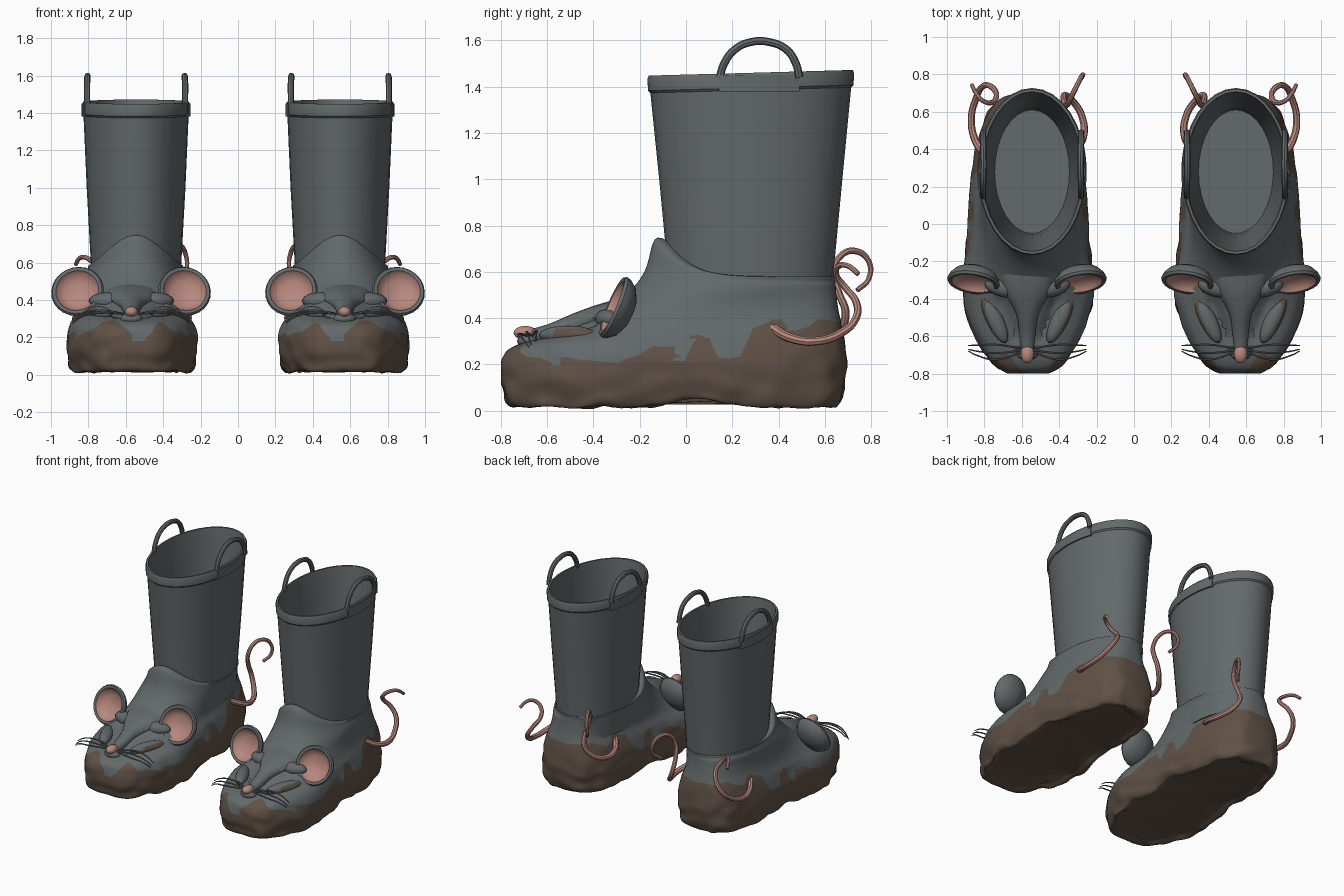
import bpy, bmesh, math
from mathutils import Vector, noise

if "Cube" in bpy.data.objects:
    bpy.data.objects.remove(bpy.data.objects["Cube"])

def material(name, rgb):
    m = bpy.data.materials.new(name)
    m.diffuse_color = (*rgb, 1)
    m.use_nodes = True
    m.node_tree.nodes["Principled BSDF"].inputs["Base Color"].default_value = m.diffuse_color
    return m

GREY = material("grey rubber", (0.125, 0.142, 0.145))
MUD = material("brown mud", (0.115, 0.082, 0.062))
PINK = material("pink skin", (0.47, 0.245, 0.205))
MATS = [GREY, MUD, PINK]
FX = 0.57          # centre line of the right boot's face

def finish(name, mesh, mats=MATS):
    """Link a right boot part and mirror it to the left boot."""
    for m in mats:
        mesh.materials.append(m)
    ob = bpy.data.objects.new(name, mesh)
    bpy.context.collection.objects.link(ob)
    mod = ob.modifiers.new("Mirror", 'MIRROR')
    mod.use_mirror_merge = False
    return ob

def loft(name, rings, rule=lambda c, i: 0, cap1=True, cut=None):
    """Skin closed rings; cut(point) < 0 marks the muddy side of a cut line."""
    bm = bmesh.new()
    vs = [[bm.verts.new(p) for p in r] for r in rings]
    n = len(rings[0])
    for i in range(len(vs) - 1):
        for j in range(n):
            k = (j + 1) % n
            f = bm.faces.new((vs[i][j], vs[i][k], vs[i + 1][k], vs[i + 1][j]))
            f.material_index = rule(f.calc_center_median(), i)
    bm.faces.new(vs[0])
    if cap1:
        bm.faces.new(vs[-1]).material_index = rule(None, len(vs) - 2)
    if cut:
        new = []
        for e in list(bm.edges):
            a, b = cut(e.verts[0].co), cut(e.verts[1].co)
            if a * b < 0:
                new.append(bmesh.utils.edge_split(e, e.verts[0], min(.95, max(.05, a / (a - b))))[1])
        bmesh.ops.connect_verts(bm, verts=new)
        for f in bm.faces:
            f.material_index = 1 if cut(f.calc_center_median()) < 0 else 0
    bmesh.ops.recalc_face_normals(bm, faces=bm.faces)
    me = bpy.data.meshes.new(name)
    bm.to_mesh(me)
    bm.free()
    return finish(name, me)

def tube(name, pts, r0, r1, mat, sides=2):
    """Round tapered tube through a few points."""
    cu = bpy.data.curves.new(name, 'CURVE')
    cu.dimensions = '3D'
    cu.bevel_depth = 1.0
    cu.bevel_resolution = sides
    cu.resolution_u = 6
    cu.use_fill_caps = True
    sp = cu.splines.new('BEZIER')
    sp.bezier_points.add(len(pts) - 1)
    for i, (b, p) in enumerate(zip(sp.bezier_points, pts)):
        b.co = p
        b.handle_left_type = b.handle_right_type = 'AUTO'
        b.radius = r0 + (r1 - r0) * i / (len(pts) - 1)
    tmp = bpy.data.objects.new(name + "_path", cu)
    bpy.context.collection.objects.link(tmp)
    bpy.context.view_layer.update()
    me = bpy.data.meshes.new_from_object(tmp.evaluated_get(bpy.context.evaluated_depsgraph_get()))
    bpy.data.objects.remove(tmp)
    me.materials.clear()
    return finish(name, me, [mat])

def blob(name, loc, scale, rot_z=0.0, rule=lambda c: 0):
    bm = bmesh.new()
    bmesh.ops.create_uvsphere(bm, u_segments=16, v_segments=12, radius=1)
    ca, sa = math.cos(rot_z), math.sin(rot_z)
    for v in bm.verts:
        x, y, z = v.co.x * scale[0], v.co.y * scale[1], v.co.z * scale[2]
        v.co = Vector((x * ca - y * sa, x * sa + y * ca, z)) + Vector(loc)
    for f in bm.faces:
        f.material_index = rule(f.calc_center_median())
    me = bpy.data.meshes.new(name)
    bm.to_mesh(me)
    bm.free()
    return finish(name, me)

def catmull(rows, n):
    """Smoothly resample a list of parameter rows."""
    out = []
    for i in range(len(rows) - 1):
        a, b, c, d = rows[max(i - 1, 0)], rows[i], rows[i + 1], rows[min(i + 2, len(rows) - 1)]
        for k in range(n):
            t = k / n
            out.append([0.5 * (2 * q + (r - p) * t + (2 * p - 5 * q + 4 * r - s) * t * t
                        + (3 * q - p - 3 * r + s) * t ** 3) for p, q, r, s in zip(a, b, c, d)])
    return out + [list(rows[-1])]

# --- shaft: outer wall, rim band, inner wall and floor (z, half width, half depth)
shaft = [(0.40, .235, .35), (0.60, .242, .358), (1.0, .264, .396), (1.385, .281, .434),
         (1.395, .289, .444), (1.445, .290, .447), (1.46, .283, .441), (1.46, .270, .427),
         (1.40, .262, .418), (1.0, .242, .378), (0.6, .214, .338), (0.45, .2, .33)]
def ellipse(z, hx, hy, n=32):
    return [(0.545 + hx * math.cos(2 * math.pi * j / n), 0.28 + hy * math.sin(2 * math.pi * j / n),
             z + (0.012 * math.sin(2 * math.pi * j / n) if z > 1.3 else 0)) for j in range(n)]
loft("boot_shaft", [ellipse(*r) for r in shaft])

# --- foot: front y, back y, half width, front z, back z, z falloff, squareness, centre x
foot = [(-.70, .58, .24, .028, .028, 1, .55, .567), (-.76, .645, .285, .014, .014, 1, .55, .567),
        (-.785, .675, .308, .06, .06, 1, .55, .567), (-.80, .69, .318, .15, .15, 1, .55, .567),
        (-.795, .69, .315, .22, .24, 1, .55, .567), (-.75, .68, .295, .275, .34, 1, .57, .567),
        (-.60, .66, .265, .325, .43, 1, .65, .567), (-.42, .65, .255, .39, .50, 1, .75, .562),
        (-.27, .647, .255, .49, .54, 1.3, .85, .558), (-.18, .645, .253, .60, .56, 3, .95, .55),
        (-.135, .645, .253, .74, .58, 6, 1, .547), (-.07, .62, .225, .73, .57, 6, 1, .547)]
def eye_distance(dx, y):
    """Distance to the slanted eye hollow."""
    a, b, p = Vector((.15, -.41)), Vector((.065, -.61)), Vector((abs(dx), y))
    t = max(0, min(1, (p - a).dot(b - a) / (b - a).length_squared))
    return (p - a - t * (b - a)).length
def foot_ring(row, n=96):
    yf, yb, hx, zf, zb, p, e, cx = row
    ring = []
    for j in range(n):
        a = 2 * math.pi * j / n
        c, s = math.cos(a), math.sin(a)
        z = zb + (zf - zb) * ((1 - c) / 2) ** p
        y = (yf + yb) / 2 + (yb - yf) / 2 * c
        dx = hx * math.copysign(abs(s) ** e, s)
        dx *= 1 + .36 * (1 - e) * math.exp(-((y + .42) / .25) ** 2)     # wide toe box
        # lumpy mud and tread lugs near the ground, raised arch, eye hollows
        low = max(0, 1 - z / .15)
        lump = 1 + 0.07 * max(0, 1 - z / 0.4) * noise.noise(Vector((dx * 9, y * 9, z * 12)))
        lump += 0.015 * low * math.sin(16 * a)
        if z > .27:
            z -= 0.03 * math.exp(-(eye_distance(dx, y) / .03) ** 2)
        else:
            z += low * (0.045 * math.exp(-((y - 0.05) / 0.13) ** 2)
                        + 0.018 * noise.noise(Vector((dx * 11, y * 11, 3))))
        ring.append((cx + dx * lump, max(-.8, -.05 + (y + .05) * (1 + (lump - 1) * .5)), max(0, z)))
    return ring

# mud line: height of the mud along the foot
MUD_LINE = [(-.9, .27), (-.65, .26), (-.55, .225), (-.3, .205), (-.2, .25), (-.15, .28), (-.08, .27),
            (-.01, .21), (.05, .33), (.09, .32), (.15, .22), (.24, .24), (.3, .37),
            (.4, .40), (.46, .34), (.52, .36), (.58, .39), (.8, .37)]
def mud(c):
    for (y0, l0), (y1, l1) in zip(MUD_LINE, MUD_LINE[1:]):
        if y0 <= c.y < y1:
            t = (c.y - y0) / (y1 - y0)
            level = l0 + (l1 - l0) * t * t * (3 - 2 * t)
    dx = c.x - FX
    if c.y < -.55:
        level += 0.03 * math.sin(abs(dx) * 22 - 1)
        level -= 0.09 * math.exp(-((dx + .07) / .06) ** 4)
    return c.z - level - .012 * noise.noise(c * 10)
loft("boot_foot", [foot_ring(r) for r in catmull(foot, 5)], cap1=False, cut=mud)

# --- mouse face: snout, muzzle, nose
snout = catmull([(-.25, .42, .16, .07), (-.36, .41, .125, .055), (-.48, .375, .06, .048),
                 (-.60, .335, .042, .037), (-.70, .322, .03, .024)], 3)
loft("snout", [[(FX + w * math.cos(k * math.pi / 8), y, z + h * math.sin(k * math.pi / 8))
                for k in range(16)] for y, z, w, h in snout])
blob("muzzle", (FX, -.685, .30), (.06, .045, .032))
blob("nose", (FX, -.695, .336), (.036, .05, .03), rule=lambda c: 2)

# --- ears: revolved cup (radius, depth), pink inside
ear = [(.002, -.075), (.06, -.067), (.11, -.043), (.135, -.012), (.142, .009), (.134, .023),
       (.116, .02), (.107, .0), (.07, -.025), (.002, -.034)]
for s, side in ((1, "outer"), (-1, "inner")):
    q = Vector((s * .14, -.91, .39)).to_track_quat('Z', 'Y')
    mid = Vector((.572 + s * .285, -.30, .443))
    rings = [[mid + q @ Vector((r * math.cos(k * math.pi / 12), r * math.sin(k * math.pi / 12), d))
              for k in range(24)] for r, d in ear]
    loft(side + "_ear", rings, lambda c, i: 2 if i >= 6 else 0)

    # cheek and brow ridges around the eye hollow
    blob(side + "_cheek", (FX + s * .175, -.51, .327), (.045, .14, .04), -s * .45,
         lambda c: 1 if c.z < .352 and c.y > -.56 and abs(c.x - FX) > .17 else 0)
    blob(side + "_brow", (FX + s * .13, -.34, .395), (.10, .05, .045), s * .25)

    # whiskers
    for k, (ym, ye, zm, ze) in enumerate([(-.645, -.65, .345, .30), (-.69, -.67, .34, .285),
                                          (-.725, -.68, .33, .275)]):
        tube(f"{side}_whisker_{k + 1}", [(FX + s * .03, -.665 - .01 * k, .325), (FX + s * .17, ym, zm),
                                         (FX + s * .27, (ym + ye) / 2, (zm + ze) / 2 + .005),
                                         (FX + s * .315, ye, ze)], .006, .003, GREY, 1)

    # pull handle arching up from the rim
    x = .545 + s * .262
    tube(side + "_handle", [(x, .145, 1.44), (x, .165, 1.50), (x, .21, 1.56), (x - s * .002, .28, 1.593),
                            (x - s * .002, .36, 1.593), (x, .435, 1.56), (x, .475, 1.50), (x, .49, 1.44)],
         .017, .017, GREY)
    # strap plate that joins the handle to the rim
    arc = [(.545 + s * .284 * math.cos(t), .28 + .44 * math.sin(t)) for t in
           [-.32 + .82 * k / 8 for k in range(9)]]
    loft(side + "_handle_base", [[(px + s * o, py, z) for o, z in
         ((-.01, 1.38), (.008, 1.38), (.008, 1.45), (-.01, 1.45))] for px, py in arc])

# --- tails: one curling from each side of the heel
tube("outer_tail", [(.80, .37, .36), (.85, .45, .315), (.87, .56, .30), (.845, .67, .335), (.81, .735, .40),
                    (.765, .735, .47), (.735, .69, .53), (.76, .65, .585), (.81, .66, .625),
                    (.845, .70, .625), (.868, .745, .59)], .021, .011, PINK)
tube("inner_tail", [(.33, .37, .36), (.27, .47, .315), (.28, .58, .305), (.33, .66, .345), (.37, .69, .42),
                    (.375, .66, .51), (.36, .635, .60), (.34, .67, .67), (.31, .73, .69),
                    (.28, .79, .645), (.275, .79, .57), (.31, .74, .52)], .021, .011, PINK)

# --- smooth shading with sharp creases
for ob in bpy.context.scene.objects:
    ob.select_set(True)
    bpy.context.view_layer.objects.active = ob
bpy.ops.object.shade_smooth_by_angle(angle=math.radians(35))
